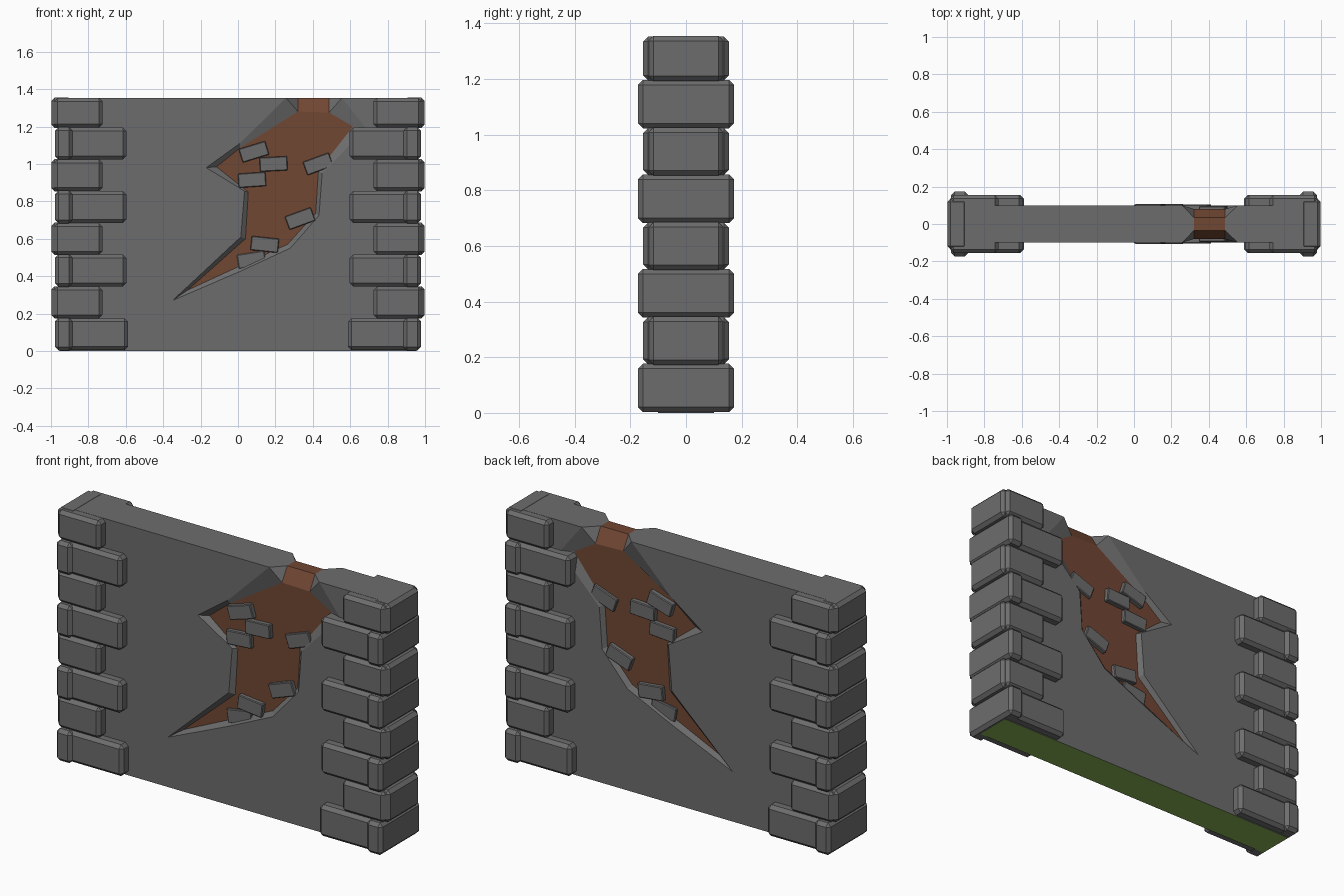
import bpy, bmesh, math
from mathutils import Matrix

if "Cube" in bpy.data.objects:
    bpy.data.objects.remove(bpy.data.objects["Cube"])


def mat(name, col):
    m = bpy.data.materials.new(name)
    m.diffuse_color = (*col, 1)
    m.use_nodes = True
    m.node_tree.nodes["Principled BSDF"].inputs["Base Color"].default_value = m.diffuse_color
    return m


STONE = mat("stone grey", (0.152, 0.152, 0.152))
CLAY = mat("clay brown", (0.165, 0.063, 0.033))
GREEN = mat("base green", (0.25, 0.45, 0.09))

W, T, Y, YI, YT = 0.955, 1.354, 0.10, 0.08, 0.035

# crack outline on the wall face, and the recessed outline inside it (x, z)
outer = [(0.556, T), (0.685, 1.19), (0.45, 0.95), (0.433, 0.725), (0.28, 0.55),
         (0.01, 0.425), (-0.35, 0.27), (0.015, 0.61), (0.035, 0.855),
         (-0.17, 0.98), (0.01, 1.11), (0.257, T)]
inner = [(0.487, 1.275), (0.615, 1.20), (0.43, 0.965), (0.415, 0.735), (0.265, 0.57),
         (0.0, 0.45), (-0.27, 0.325), (0.04, 0.60), (0.055, 0.85),
         (-0.115, 0.985), (0.01, 1.085), (0.32, 1.28)]


def finish(name, bm, mats):
    me = bpy.data.meshes.new(name)
    bm.to_mesh(me)
    bm.free()
    ob = bpy.data.objects.new(name, me)
    bpy.context.collection.objects.link(ob)
    for m in mats:
        me.materials.append(m)
    return ob


def build_wall():
    bm = bmesh.new()

    def face(pts, mi=0):
        bm.faces.new([bm.verts.new(p) for p in pts]).material_index = mi

    o = [(x, -Y, z) for x, z in outer]
    i = [(x, -YI, z) for x, z in inner]
    right_top, left_top = (inner[0][0], -YT, T), (inner[-1][0], -YT, T)
    right_mid, left_mid = (inner[0][0], 0, T), (inner[-1][0], 0, T)
    # face with the crack left out, broken rim, clay core
    face([(-W, -Y, 0), (W, -Y, 0), (W, -Y, T)] + o + [(-W, -Y, T)])
    for k in range(len(o) - 1):
        face([o[k], o[k + 1], i[k + 1], i[k]])
    face(i, 1)
    # top of the crack
    face([i[0], i[-1], left_top, right_top], 1)
    face([left_top, right_top, right_mid, left_mid], 1)
    face([o[0], i[0], right_top])
    face([o[-1], i[-1], left_top])
    # top, ends, underside
    face([(-W, -Y, T), o[-1], left_top, left_mid, (-W, 0, T)])
    face([(W, -Y, T), o[0], right_top, right_mid, (W, 0, T)])
    for s in (-W, W):
        face([(s, -Y, 0), (s, 0, 0), (s, 0, T), (s, -Y, T)])
    face([(-W, -Y, 0), (W, -Y, 0), (W, 0, 0), (-W, 0, 0)], 2)
    # mirror to the back
    dup = bmesh.ops.duplicate(bm, geom=bm.verts[:] + bm.edges[:] + bm.faces[:])
    bmesh.ops.scale(bm, vec=(1, -1, 1),
                    verts=[g for g in dup["geom"] if isinstance(g, bmesh.types.BMVert)])
    bmesh.ops.remove_doubles(bm, verts=bm.verts, dist=1e-4)
    bmesh.ops.recalc_face_normals(bm, faces=bm.faces)
    finish("cracked_wall", bm, [STONE, CLAY, GREEN])


def block(name, x0, x1, y, z0, z1, bevel=0.018):
    bm = bmesh.new()
    bmesh.ops.create_cube(bm, size=1, matrix=Matrix.Translation(((x0 + x1) / 2, 0, (z0 + z1) / 2))
                          @ Matrix.Diagonal((abs(x1 - x0), 2 * y, z1 - z0, 1)))
    bmesh.ops.bevel(bm, geom=bm.edges[:], offset=bevel, segments=1, affect='EDGES')
    return finish(name, bm, [STONE])


build_wall()

# corner stones: wide and narrow courses alternate up both ends
for s, side in ((-1, "left"), (1, "right")):
    for r in range(8):
        z0 = r * 0.17 + 0.003
        z1 = min(z0 + 0.174, 1.356)
        if r % 2 == 0:
            reach = 0.588 if r == 0 else 0.597
            block(f"{side}_long_stone_{r}", s * reach, s * 0.93, 0.154, z0 + 0.002, z1 - 0.002)
            block(f"{side}_end_stone_{r}", s * 0.885, s * 0.978, 0.173, z0, z1)
        else:
            block(f"{side}_short_stone_{r}", s * 0.725, s * 0.982, 0.154, z0 + 0.002, z1 - 0.003)
            block(f"{side}_end_stone_{r}", s * 0.89, s * 0.998, 0.135, z0, z1 - 0.001)

# loose bricks showing in the crack, front and back (x, z, tilt in degrees, half depth)
bricks = [(0.085, 1.065, 17, 0.107), (0.19, 1.0, 3, 0.107), (0.075, 0.915, 4, 0.104),
          (0.428, 1.0, 20, 0.096), (0.332, 0.708, 20, 0.104), (0.143, 0.57, -6, 0.104),
          (0.072, 0.488, 9, 0.092)]
for n, (x, z, a, d) in enumerate(bricks):
    ob = block(f"loose_brick_{n}", -0.074, 0.074, d, -0.038, 0.038, 0.004)
    ob.location = (x, 0, z)
    ob.rotation_euler = (0, -math.radians(a), 0)
